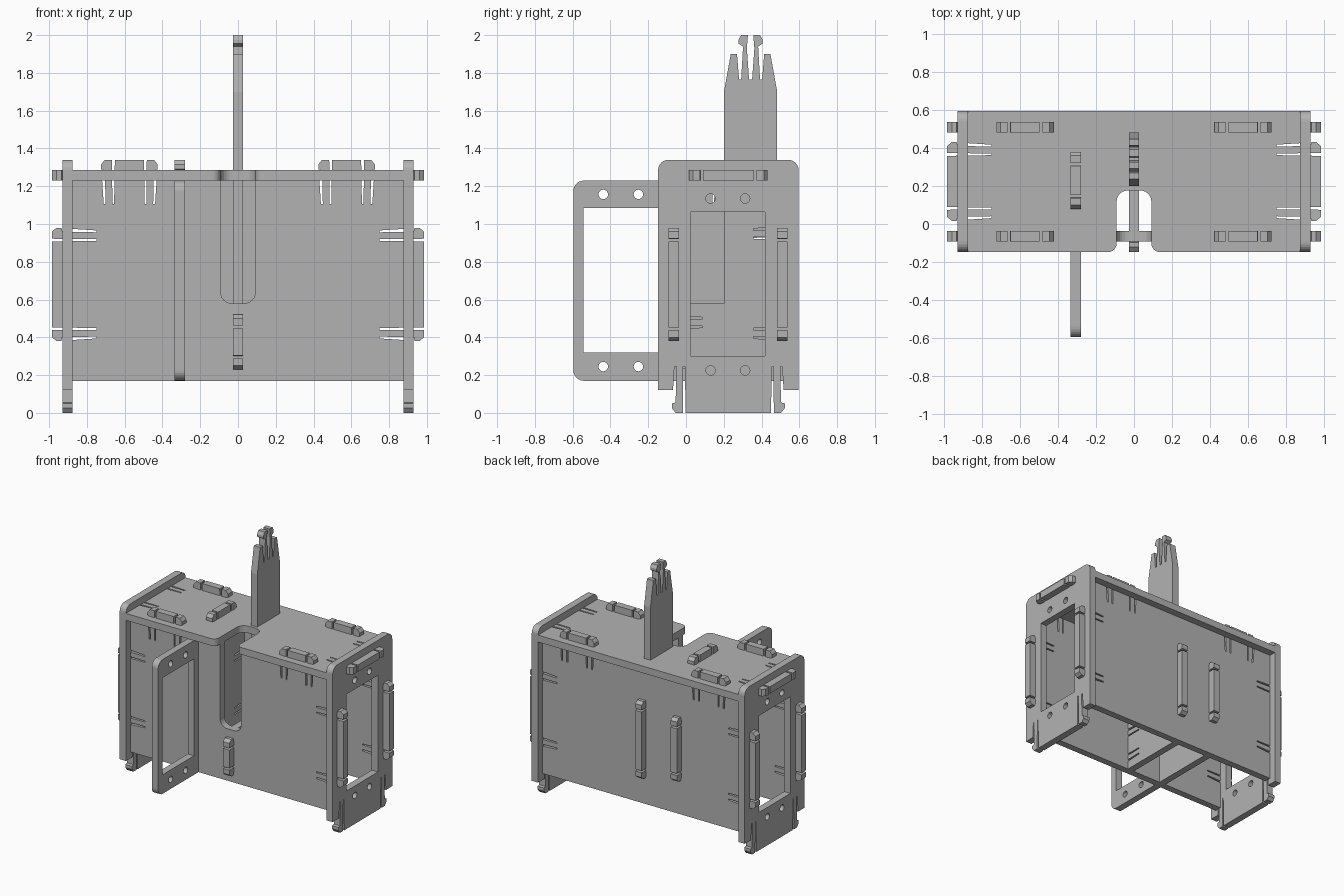
import bpy
from math import cos, sin, tau
from mathutils import Matrix, Vector

cube = bpy.data.objects.get("Cube")
if cube:
    bpy.data.objects.remove(cube, do_unlink=True)

GREY = (0.45, 0.45, 0.45, 1)
grey = bpy.data.materials.new("plain grey")
grey.use_nodes = True
grey.diffuse_color = GREY
grey.node_tree.nodes["Principled BSDF"].inputs["Base Color"].default_value = GREY

THICK = 0.055
REACH = 0.11

# Sheet orientations: columns say where the sheet's u, v and normal point
XY = Matrix.Identity(3)
XZ = Matrix(((1, 0, 0), (0, 0, -1), (0, 1, 0)))
YZ = Matrix(((0, 0, 1), (1, 0, 0), (0, 1, 0)))


def half_tab(reach):
    """Spring hook and start of the tab body, as (distance inward, height)."""
    deep = -0.125
    return [(0.006, 0), (0.014, deep), (0.024, deep), (0.02, reach - 0.055),
            (0, reach - 0.05), (0, reach - 0.025), (0.02, reach),
            (0.058, reach), (0.06, deep), (0.069, deep), (0.073, reach)]


def edge(p, q, tabs=(), reach=REACH):
    """Points from p up to, not including, q, with tabs pointing to the right."""
    p, q = Vector(p), Vector(q)
    along = (q - p).normalized()
    out = Vector((along.y, -along.x))
    pts = [p]
    for a, b in tabs:
        half = half_tab(reach)
        local = [(a + s, h) for s, h in half] + [(b - s, h) for s, h in reversed(half)]
        pts += [p + along * s + out * h for s, h in local]
    return pts


def rounded(prev, corner, nxt, r):
    """Soft corner between two straight edges."""
    c = Vector(corner)
    a = c + (Vector(prev) - c).normalized() * r
    b = c + (Vector(nxt) - c).normalized() * r
    return [c + (a - c) * (1 - sin(i * tau / 24)) + (b - c) * (1 - cos(i * tau / 24))
            for i in range(7)]


def rect(u0, u1, v0, v1):
    return [(u0, v0), (u1, v0), (u1, v1), (u0, v1)]


def circle(u, v, r=0.025):
    return [(u + r * cos(i * tau / 20), v + r * sin(i * tau / 20)) for i in range(20)]


def sheet(name, loops, axes, location):
    """Flat sheet cut from an outline with holes, centred on its thickness."""
    curve = bpy.data.curves.new(name + "_outline", "CURVE")
    curve.dimensions = "2D"
    curve.fill_mode = "BOTH"
    curve.extrude = THICK / 2
    for loop in loops:
        spline = curve.splines.new("POLY")
        spline.points.add(len(loop) - 1)
        for point, co in zip(spline.points, loop):
            point.co = (co[0], co[1], 0, 1)
        spline.use_cyclic_u = True
    temp = bpy.data.objects.new(name + "_outline", curve)
    bpy.context.collection.objects.link(temp)
    mesh = bpy.data.meshes.new_from_object(
        temp.evaluated_get(bpy.context.evaluated_depsgraph_get()))
    bpy.data.objects.remove(temp)
    mesh.transform(Matrix.Translation(location) @ axes.to_4x4())
    mesh.materials.clear()
    mesh.materials.append(grey)
    for poly in mesh.polygons:
        poly.use_smooth = False
        poly.material_index = 0
    obj = bpy.data.objects.new(name, mesh)
    bpy.context.collection.objects.link(obj)
    return obj


# Main levels of the box
W = 0.875
FRONT, BACK = -0.148, 0.596
LOW, HIGH = 0.17, 1.23
INNER_FRONT, INNER_BACK = -0.037, 0.483
SLOT, SLOT_LOW = 0.092, 0.58

# Front and back panels, the front one with a slot open at the top
lower_right, upper_right = (W, LOW), (W, HIGH)
upper_left, lower_left = (-W, HIGH), (-W, LOW)
top_tabs = [(W - 0.725, W - 0.425), (W + 0.425, W + 0.725)]
right_side = edge(lower_left, lower_right) + edge(lower_right, upper_right, [(0.21, 0.81)])
left_side = edge(upper_left, lower_left, [(0.25, 0.85)])
back = right_side + edge(upper_right, upper_left, [
    (W - 0.725, W - 0.425), (W + 0.425, W + 0.725)]) + left_side
sheet("back_panel", [back], XZ, (0, INNER_BACK + THICK / 2, 0))

s_ur, s_lr, s_ll, s_ul = (SLOT, HIGH), (SLOT, SLOT_LOW), (-SLOT, SLOT_LOW), (-SLOT, HIGH)
front = (right_side + edge(upper_right, s_ur, top_tabs[:1]) + [s_ur]
         + rounded(s_ur, s_lr, s_ll, 0.06) + rounded(s_lr, s_ll, s_ul, 0.06)
         + edge(s_ul, upper_left, [(0.425 - SLOT, 0.725 - SLOT)]) + left_side)
sheet("front_panel", [front], XZ, (0, INNER_FRONT - THICK / 2, 0))

# Top panel with a rounded notch at the front
n_fl, n_bl, n_br, n_fr = (-SLOT, FRONT), (-SLOT, 0.177), (SLOT, 0.177), (SLOT, FRONT)
f_l, f_r, b_r, b_l = (-W, FRONT), (W, FRONT), (W, BACK), (-W, BACK)
top = ([f_l] + rounded(f_l, n_fl, n_bl, 0.045) + rounded(n_fl, n_bl, n_br, 0.06)
       + rounded(n_bl, n_br, n_fr, 0.06) + rounded(n_br, n_fr, f_r, 0.045)
       + edge(f_r, b_r, [(0.165, 0.58)]) + [b_r]
       + edge(b_l, f_l, [(0.164, 0.579)]))
sheet("top_panel", [top], XY, (0, 0, HIGH + THICK / 2))

# Side panels with window, bolt holes and a foot tab
s_f, s_b, s_tb, s_tf = (FRONT, 0.12), (BACK, 0.12), (BACK, 1.34), (FRONT, 1.34)
side = (edge(s_f, s_b, [(0.073, 0.671)], 0.12) + [s_b]
        + rounded(s_b, s_tb, s_tf, 0.055) + rounded(s_tb, s_tf, s_f, 0.055))
side_holes = [rect(0.025, 0.418, 0.3, 1.063)]
side_holes += [circle(y, z) for y in (0.13, 0.313) for z in (0.225, 1.135)]
for name, sx in (("left", 1), ("right", -1)):
    sheet(name + "_side_panel", [side] + side_holes, YZ, (sx * (W + THICK / 2), 0, 0))

# Middle divider, rising through the top into a forked clip
MID = 0.342
prong = [(0.141, 1.7), (0.105, 1.9), (0.072, 1.9), (0.061, 1.765), (0.05, 1.765),
         (0.04, 1.94), (0.064, 1.955), (0.064, 1.975), (0.05, 2), (0.014, 2),
         (0.02, 1.93), (0.008, 1.765)]
clip = [(MID + u, z) for u, z in prong] + [(MID - u, z) for u, z in reversed(prong)]
middle = (edge((INNER_FRONT, LOW), (INNER_BACK, LOW))
          + edge((INNER_BACK, LOW), (INNER_BACK, 1.7), [(0.21, 0.82)])
          + clip + [(0.201, SLOT_LOW)]
          + edge((INNER_FRONT, SLOT_LOW), (INNER_FRONT, LOW), [(0.06, 0.35)]))
sheet("middle_divider", [middle], YZ, (0, 0, 0))

# Offset divider with a windowed frame reaching out of the front
REACH_FRONT = -0.596
d_f, d_b, d_tb, d_tf = ((REACH_FRONT, LOW), (INNER_BACK, LOW),
                        (INNER_BACK, HIGH), (REACH_FRONT, HIGH))
offset = (rounded(d_tf, d_f, d_b, 0.055) + edge(d_b, d_tb, [(0.27, 0.77)])
          + edge(d_tb, d_tf, [(INNER_BACK - 0.38, INNER_BACK - 0.08)])
          + rounded(d_tb, d_tf, d_f, 0.055))
frame_holes = [rect(-0.542, -0.147, 0.32, 1.085)]
frame_holes += [circle(y, z) for y in (-0.438, -0.252) for z in (0.245, 1.157)]
sheet("offset_divider", [offset] + frame_holes, YZ, (-0.308, 0, 0))
